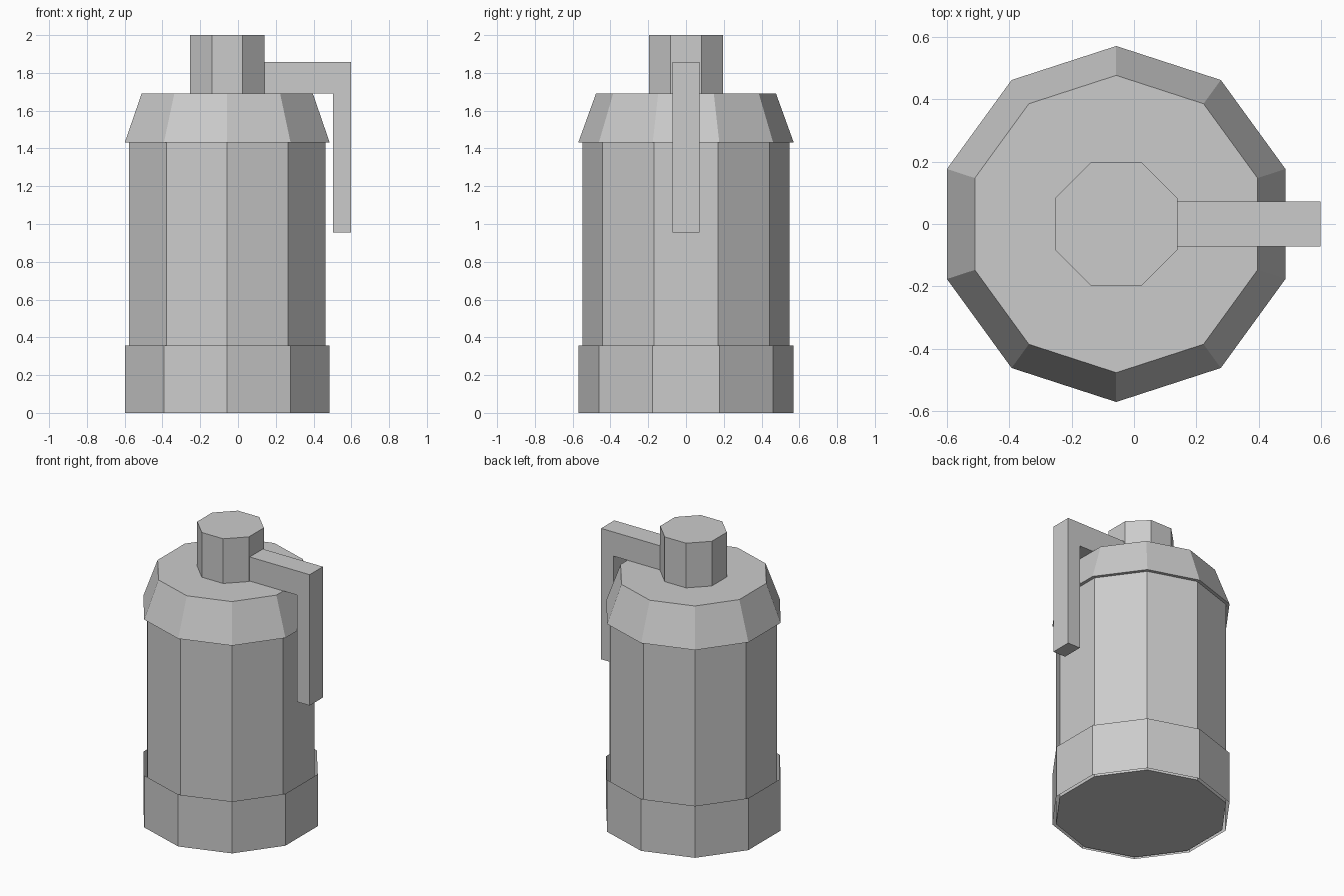
import bpy, bmesh, math

if "Cube" in bpy.data.objects:
    bpy.data.objects.remove(bpy.data.objects["Cube"])

CX = -0.057  # shared axis of the round parts


def make_object(name, bm):
    bmesh.ops.recalc_face_normals(bm, faces=bm.faces[:])
    mesh = bpy.data.meshes.new(name)
    bm.to_mesh(mesh)
    bm.free()
    obj = bpy.data.objects.new(name, mesh)
    bpy.context.collection.objects.link(obj)
    return obj


def prism(name, sides, start_deg, r_low, r_high, z_low, z_high, caps=(True, True)):
    bm = bmesh.new()
    rings = []
    for r, z in ((r_low, z_low), (r_high, z_high)):
        ring = []
        for i in range(sides):
            a = math.radians(start_deg) + 2 * math.pi * i / sides
            ring.append(bm.verts.new((CX + r * math.cos(a), r * math.sin(a), z)))
        rings.append(ring)
    low, high = rings
    for i in range(sides):
        j = (i + 1) % sides
        bm.faces.new((low[i], low[j], high[j], high[i]))
    if caps[0]:
        bm.faces.new(low[::-1])
    if caps[1]:
        bm.faces.new(high)
    return make_object(name, bm)


# Ten-sided canister, loose sleeve at the base, tapered shoulder
prism("body", 10, 90, 0.547, 0.547, 0.0, 1.432)
prism("base_band", 10, 90, 0.57, 0.57, 0.0, 0.358, caps=(False, False))
prism("shoulder", 10, 90, 0.57, 0.476, 1.432, 1.692)

# Eight-sided cap on top
prism("cap", 8, 22.5, 0.213, 0.213, 1.692, 2.0)

# L-shaped lever: side profile extruded across y
profile = [(0.14, 1.692), (0.14, 1.858), (0.597, 1.858),
           (0.597, 0.956), (0.502, 0.956), (0.502, 1.692)]
bm = bmesh.new()
face = bm.faces.new([bm.verts.new((x, -0.072, z)) for x, z in profile])
ext = bmesh.ops.extrude_face_region(bm, geom=[face], use_keep_orig=True)
moved = [v for v in ext["geom"] if isinstance(v, bmesh.types.BMVert)]
bmesh.ops.translate(bm, verts=moved, vec=(0, 0.144, 0))
make_object("lever", bm)
